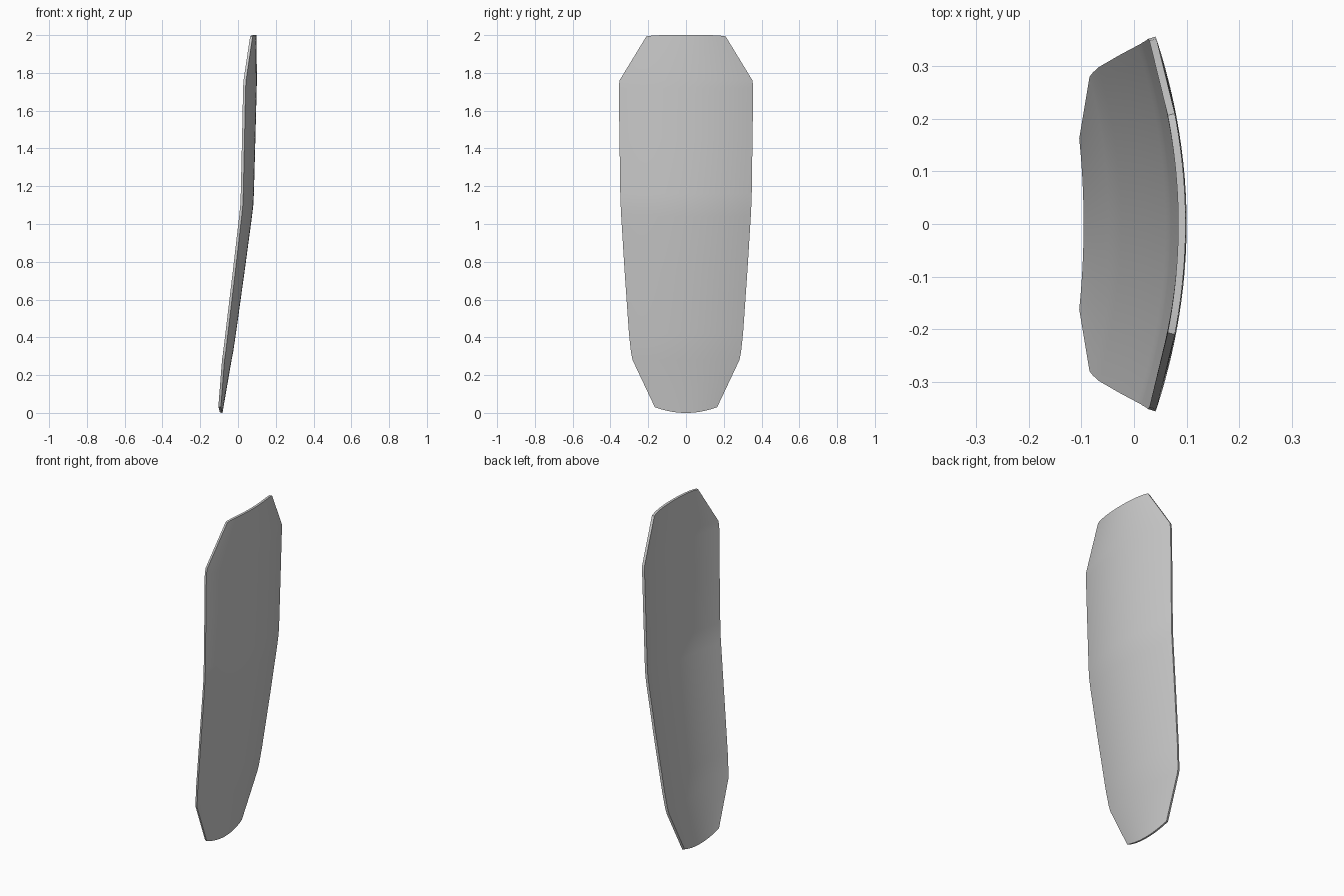
import bpy
import bmesh

cube = bpy.data.objects.get("Cube")
if cube:
    bpy.data.objects.remove(cube)

# Plain grey surface
grey = bpy.data.materials.new("light_grey")
grey.use_nodes = True
colour = (0.6, 0.6, 0.6, 1)
grey.diffuse_color = colour
grey.node_tree.nodes["Principled BSDF"].inputs["Base Color"].default_value = colour

# Rows from bottom to top: height, half width, x of the outer centre line
ROWS = [(0.03, 0.165, -0.078), (0.28, 0.283, -0.034), (0.32, 0.291, -0.026),
        (0.42, 0.302, -0.011), (0.75, 0.325, 0.035), (1.04, 0.343, 0.074),
        (1.10, 0.346, 0.081), (1.16, 0.348, 0.084), (1.45, 0.352, 0.092),
        (1.72, 0.356, 0.099), (1.76, 0.352, 0.100), (1.993, 0.210, 0.098)]
COLUMNS = 24
BEND_RADIUS = 1.08
THICKNESS = 0.014


def outer_point(row, u):
    """Point on the bowed outer face, u running from -1 to 1 across a row."""
    z, half, x = ROWS[row]
    y = u * half
    if row == 0:                       # rounded bottom edge
        z -= 0.03 * (1 - u * u)
        x -= 0.004 * (1 - u * u)
    elif row == len(ROWS) - 1:         # nearly straight top edge
        z += 0.007 * (1 - u ** 6)
    return x - y * y / (2 * BEND_RADIUS), y, z


# Outer face as a grid of quads
bm = bmesh.new()
grid = [[bm.verts.new(outer_point(r, 2 * c / COLUMNS - 1))
         for c in range(COLUMNS + 1)] for r in range(len(ROWS))]
for low, high in zip(grid, grid[1:]):
    for c in range(COLUMNS):
        bm.faces.new((low[c], low[c + 1], high[c + 1], high[c]))
mesh = bpy.data.meshes.new("curved_panel")
bm.to_mesh(mesh)
bm.free()
mesh.materials.append(grey)

panel = bpy.data.objects.new("curved_panel", mesh)
bpy.context.collection.objects.link(panel)
bpy.ops.object.select_all(action="DESELECT")
panel.select_set(True)
bpy.context.view_layer.objects.active = panel

# Thickness towards the hollow side, with a crisp rim
shell = panel.modifiers.new("thickness", "SOLIDIFY")
shell.thickness = THICKNESS
shell.offset = -1
bpy.ops.object.modifier_apply(modifier=shell.name)
bpy.ops.object.shade_smooth_by_angle(angle=0.6)
